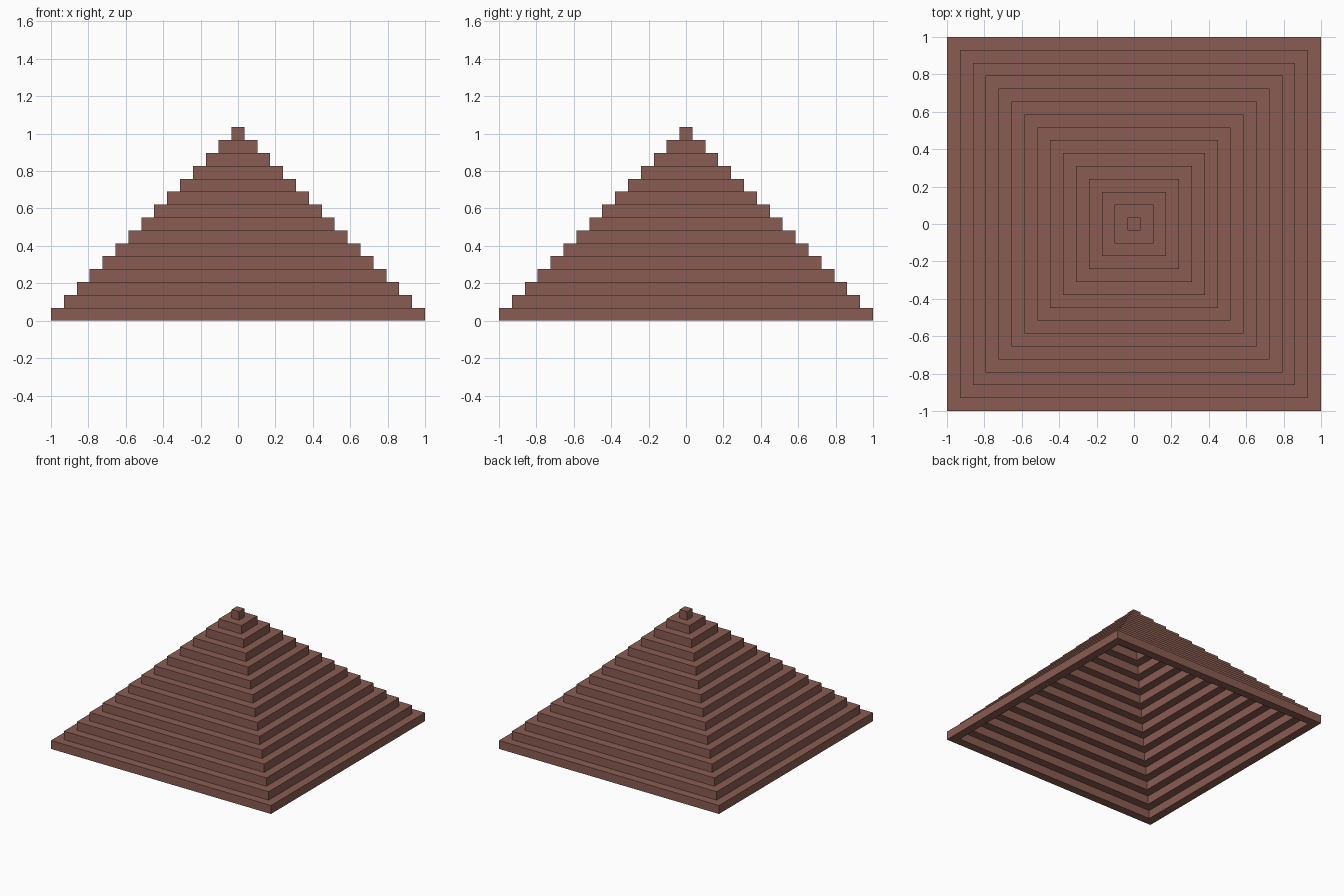
import bpy
import bmesh
from mathutils import Vector

default = bpy.data.objects.get("Cube")
if default:
    bpy.data.objects.remove(default, do_unlink=True)

TIERS = 15
UNIT = 2 / (2 * TIERS - 1)  # step height, step depth and wall thickness

brown = bpy.data.materials.new("reddish_brown")
brown.use_nodes = True
colour = (0.254, 0.107, 0.084, 1)
brown.diffuse_color = colour
brown.node_tree.nodes["Principled BSDF"].inputs["Base Color"].default_value = colour


def add_tier(name, half, z, hollow):
    """Square slab one step high, open in the middle when hollow."""
    bm = bmesh.new()
    bmesh.ops.create_grid(bm, x_segments=1, y_segments=1, size=half)
    if hollow:
        centre = bm.faces[:]
        bmesh.ops.inset_region(bm, faces=centre, thickness=UNIT,
                               use_boundary=True, use_even_offset=True)
        inner = min(bm.faces, key=lambda f: f.calc_center_median().length)
        bmesh.ops.delete(bm, geom=[inner], context='FACES_ONLY')
    raised = bmesh.ops.extrude_face_region(bm, geom=bm.faces[:], use_keep_orig=True)
    top = [v for v in raised["geom"] if isinstance(v, bmesh.types.BMVert)]
    bmesh.ops.translate(bm, verts=top, vec=Vector((0, 0, UNIT)))
    bmesh.ops.recalc_face_normals(bm, faces=bm.faces[:])
    mesh = bpy.data.meshes.new(name)
    bm.to_mesh(mesh)
    bm.free()
    mesh.materials.append(brown)
    tier = bpy.data.objects.new(name, mesh)
    tier.location.z = z
    bpy.context.collection.objects.link(tier)


# Hollow stepped rings, each one step narrower than the ring below
for i in range(TIERS - 1):
    add_tier(f"step_ring_{i + 1}", 1 - i * UNIT, i * UNIT, True)

# Solid block at the peak
add_tier("cap_block", UNIT / 2, (TIERS - 1) * UNIT, False)
